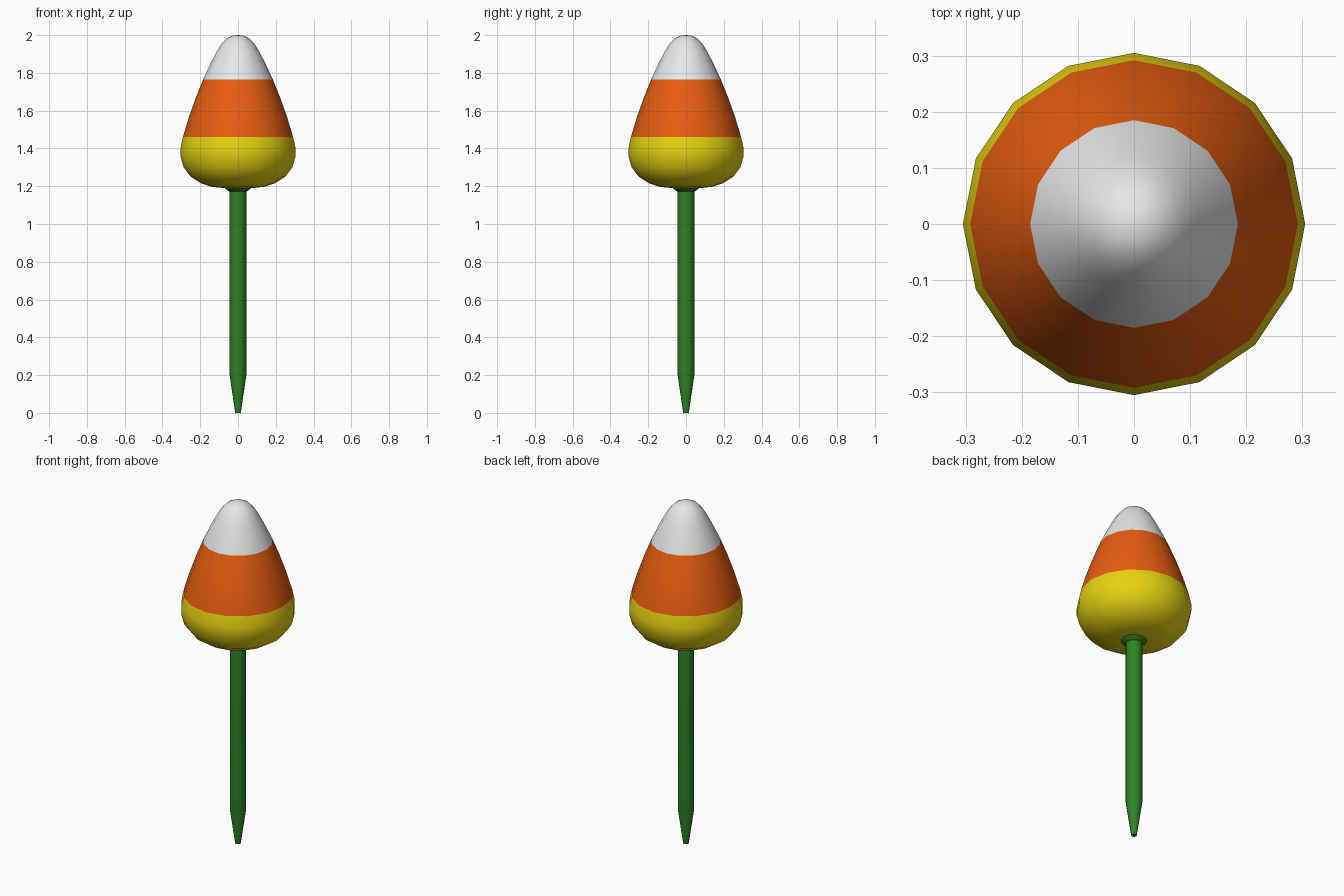
import bpy
import bmesh
import math

cube = bpy.data.objects.get("Cube")
if cube:
    bpy.data.objects.remove(cube, do_unlink=True)


def make_material(name, color):
    mat = bpy.data.materials.new(name)
    mat.use_nodes = True
    mat.diffuse_color = (*color, 1)
    mat.node_tree.nodes["Principled BSDF"].inputs["Base Color"].default_value = (*color, 1)
    return mat


white = make_material("white", (0.8, 0.8, 0.8))
orange = make_material("orange", (0.8, 0.11, 0.005))
yellow = make_material("yellow", (0.8, 0.65, 0.005))
green = make_material("green", (0.028, 0.23, 0.02))


def lathe(name, profile, sides, materials, pick=lambda z: 0):
    """Revolve (radius, height) points about z; ends are capped."""
    bm = bmesh.new()
    rings = []
    for r, z in profile:
        ring = []
        for i in range(sides):
            a = math.tau * i / sides + math.pi / 2
            ring.append(bm.verts.new((r * math.cos(a), r * math.sin(a), z)))
        rings.append(ring)
    for low, high in zip(rings, rings[1:]):
        for i in range(sides):
            j = (i + 1) % sides
            bm.faces.new((low[i], low[j], high[j], high[i]))
    bm.faces.new(rings[0][::-1])
    bm.faces.new(rings[-1])
    for face in bm.faces:
        face.material_index = pick(face.calc_center_median().z)
    mesh = bpy.data.meshes.new(name)
    bm.to_mesh(mesh)
    bm.free()
    for mat in materials:
        mesh.materials.append(mat)
    obj = bpy.data.objects.new(name, mesh)
    bpy.context.collection.objects.link(obj)
    bpy.ops.object.select_all(action="DESELECT")
    obj.select_set(True)
    bpy.context.view_layer.objects.active = obj
    bpy.ops.object.shade_smooth_by_angle(angle=math.radians(50))
    return obj


# Candy head, coloured in bands by height
WHITE_START, ORANGE_START = 1.765, 1.46
head_profile = [
    (0.07, 1.19), (0.14, 1.197), (0.195, 1.215), (0.25, 1.25), (0.288, 1.3),
    (0.305, 1.36), (0.305, 1.4), (0.292, ORANGE_START), (0.262, 1.56),
    (0.225, 1.665), (0.185, WHITE_START), (0.145, 1.85), (0.117, 1.905),
    (0.09, 1.95), (0.06, 1.982), (0.03, 1.997), (0.006, 2.0),
]
lathe("candy_head", head_profile, 16, [yellow, orange, white],
      lambda z: (z > ORANGE_START) + (z > WHITE_START))

# Stake with a tapered tip and a small flared collar under the head
stake_profile = [(0.015, 0), (0.044, 0.2), (0.044, 1.172), (0.056, 1.178), (0.073, 1.194)]
lathe("stake", stake_profile, 16, [green])
